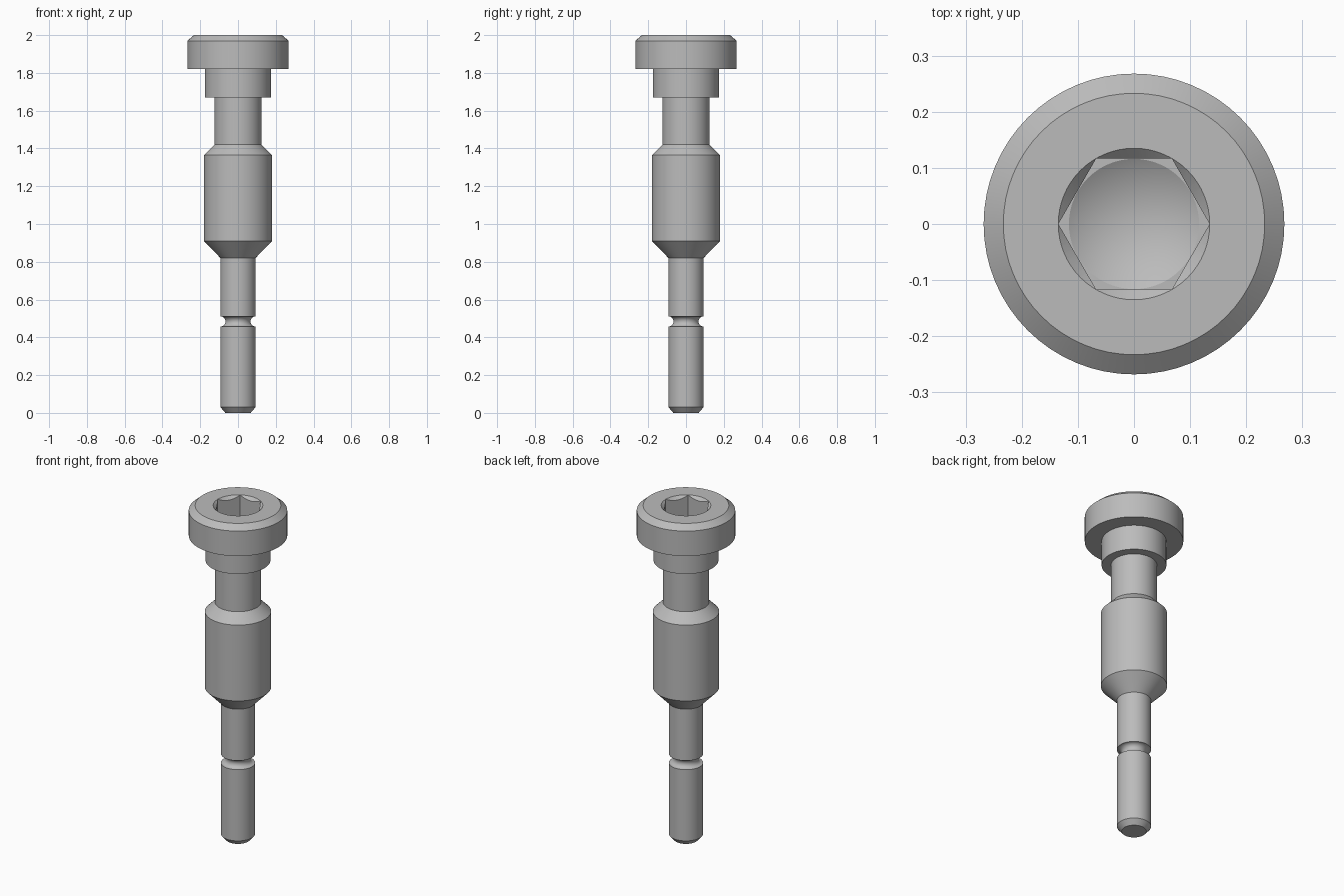
import bpy, bmesh, math

SEGMENTS = 64

default = bpy.data.objects.get("Cube")
if default:
    bpy.data.objects.remove(default, do_unlink=True)

steel = bpy.data.materials.new("plain steel grey")
steel.use_nodes = True
grey = (0.5, 0.5, 0.5, 1)
steel.diffuse_color = grey
steel.node_tree.nodes["Principled BSDF"].inputs["Base Color"].default_value = grey


def lathe(name, profile, sides=SEGMENTS):
    """Spin a (radius, height) profile that starts and ends on the z axis."""
    bm = bmesh.new()
    verts = [bm.verts.new((r, 0, z)) for r, z in profile]
    edges = [bm.edges.new(pair) for pair in zip(verts, verts[1:])]
    bmesh.ops.spin(bm, geom=verts + edges, cent=(0, 0, 0), axis=(0, 0, 1),
                   angle=math.tau, steps=sides, use_duplicate=False)
    bmesh.ops.remove_doubles(bm, verts=bm.verts, dist=1e-5)
    bmesh.ops.recalc_face_normals(bm, faces=bm.faces)
    mesh = bpy.data.meshes.new(name)
    bm.to_mesh(mesh)
    bm.free()
    mesh.materials.append(steel)
    obj = bpy.data.objects.new(name, mesh)
    bpy.context.collection.objects.link(obj)
    return obj


# Rounded groove around the thin pin
pin_r, groove_z, groove_r = 0.093, 0.484, 0.027
groove = []
for i in range(13):
    a = math.pi * i / 12
    groove.append((pin_r - groove_r * math.sin(a), groove_z - groove_r * math.cos(a)))

# Stepped bolt from tip to head
bolt = lathe("shoulder_bolt", [
    (0, 0), (0.067, 0), (pin_r, 0.03),                     # chamfered tip
    *groove,
    (pin_r, 0.82), (0.18, 0.91), (0.18, 1.365),            # wide shoulder
    (0.125, 1.42), (0.125, 1.67),                          # neck
    (0.176, 1.67), (0.176, 1.82),                          # collar
    (0.268, 1.82), (0.268, 1.97), (0.233, 2), (0, 2)])     # head

# Hexagonal socket with a drilled tip and a countersunk rim
hex_cutter = lathe("hex_cutter", [(0, 1.85), (0.1348, 1.85), (0.1348, 2.1), (0, 2.1)], 6)
drill_cutter = lathe("drill_cutter", [
    (0, 1.78), (0.116, 1.85), (0.116, 1.981), (0.185, 2.05), (0, 2.05)])

bpy.ops.object.select_all(action='DESELECT')
bpy.context.view_layer.objects.active = bolt
bolt.select_set(True)
for cutter in (hex_cutter, drill_cutter):
    cut = bolt.modifiers.new(cutter.name, 'BOOLEAN')
    cut.operation = 'DIFFERENCE'
    cut.solver = 'EXACT'
    cut.object = cutter
    bpy.ops.object.modifier_apply(modifier=cut.name)
    bpy.data.objects.remove(cutter, do_unlink=True)

bpy.ops.object.shade_smooth_by_angle(angle=math.radians(25))
